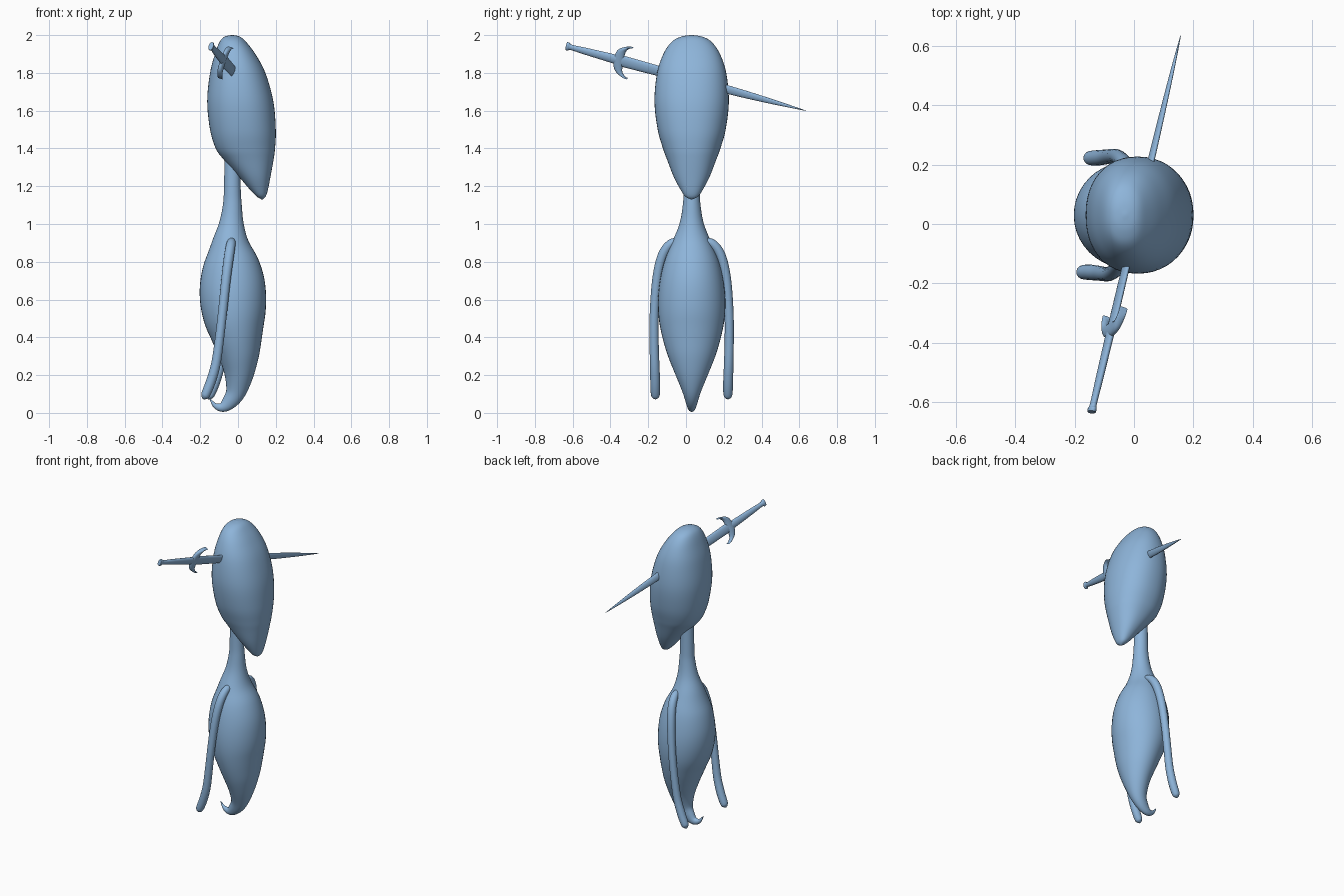
import bpy, bmesh, math
from mathutils import Vector

if "Cube" in bpy.data.objects:
    bpy.data.objects.remove(bpy.data.objects["Cube"])

mat = bpy.data.materials.new("soft_blue")
mat.diffuse_color = (0.27, 0.46, 0.70, 1)
mat.use_nodes = True
mat.node_tree.nodes["Principled BSDF"].inputs["Base Color"].default_value = mat.diffuse_color
CY = 0.03  # figure's centre line in y


def smooth_keys(keys, k):
    """Catmull-Rom through rows of numbers."""
    out = []
    n = len(keys)
    for i in range(n - 1):
        a, b, c, d = keys[max(i - 1, 0)], keys[i], keys[i + 1], keys[min(i + 2, n - 1)]
        for j in range(k):
            t = j / k
            out.append([0.5 * (2 * q + (r - p) * t + (2 * p - 5 * q + 4 * r - s) * t * t
                               + (3 * q - p - 3 * r + s) * t ** 3)
                        for p, q, r, s in zip(a, b, c, d)])
    out.append(list(keys[-1]))
    return out


def loft(name, keys, ref, sides=32, k=5, power=2.0, fixed=None, angle=60):
    """Skin rings along keys (x, y, z, radius along ref, radius across ref)."""
    rows = smooth_keys(keys, k)
    pts = [Vector(r[:3]) for r in rows]
    bm = bmesh.new()
    rings = []
    for i, r in enumerate(rows):
        t = fixed or (pts[min(i + 1, len(pts) - 1)] - pts[max(i - 1, 0)]).normalized()
        u = (ref - t * ref.dot(t)).normalized()
        v = t.cross(u)
        ring = []
        for j in range(sides):
            a = 2 * math.pi * j / sides
            c, s = math.cos(a), math.sin(a)
            cu = math.copysign(abs(c) ** (2 / power), c)
            sv = math.copysign(abs(s) ** (2 / power), s)
            ring.append(bm.verts.new(pts[i] + u * cu * max(r[3], 0.001) + v * sv * max(r[4], 0.001)))
        rings.append(ring)
    for a, b in zip(rings, rings[1:]):
        for j in range(sides):
            m = (j + 1) % sides
            bm.faces.new((a[j], a[m], b[m], b[j]))
    bm.faces.new(rings[0])
    bm.faces.new(rings[-1])
    bmesh.ops.recalc_face_normals(bm, faces=bm.faces)
    me = bpy.data.meshes.new(name)
    bm.to_mesh(me)
    bm.free()
    me.materials.append(mat)
    ob = bpy.data.objects.new(name, me)
    bpy.context.collection.objects.link(ob)
    bpy.ops.object.select_all(action='DESELECT')
    ob.select_set(True)
    bpy.context.view_layer.objects.active = ob
    bpy.ops.object.shade_smooth_by_angle(angle=math.radians(angle))
    return ob


X, Y, Z = Vector((1, 0, 0)), Vector((0, 1, 0)), Vector((0, 0, 1))

# Head: horizontal slices (z, left x, right x, half depth)
head = [(2.0, -.035, -.025, .005), (1.992, -.07, .01, .055), (1.965, -.097, .042, .105),
        (1.9, -.122, .092, .15), (1.8, -.148, .145, .183), (1.65, -.163, .187, .197),
        (1.5, -.148, .2, .18), (1.4, -.118, .196, .152), (1.34, -.075, .188, .13),
        (1.25, .005, .172, .095), (1.18, .065, .158, .058), (1.145, .1, .146, .033),
        (1.13, .125, .13, .003)]
loft("head", [((l + r) / 2, CY, z, (r - l) / 2, h) for z, l, r, h in head],
     X, sides=48, power=2.2, fixed=-Z)

# Neck, body and curled tail: (x, z, half depth, half width)
body = [(-.03, 1.45, .04, .04), (-.03, 1.2, .042, .044), (-.03, 1.1, .047, .05),
        (-.035, 1.0, .065, .066), (-.04, .9, .105, .1), (-.035, .8, .145, .145),
        (-.03, .7, .168, .17), (-.026, .6, .178, .175), (-.018, .5, .174, .163),
        (-.005, .4, .155, .135), (.005, .3, .125, .107), (.005, .2, .085, .077),
        (-.012, .11, .048, .053), (-.048, .055, .03, .039), (-.085, .03, .02, .025),
        (-.122, .04, .012, .013), (-.15, .077, .002, .002)]
loft("body", [(x, CY, z, d, w) for x, z, d, w in body], Y, sides=40)

# Arms, mirrored about the centre line
arm = [(-.02, .06, .91, .018), (-.025, .11, .895, .024), (-.035, .153, .835, .026),
       (-.05, .182, .72, .025), (-.068, .197, .55, .024), (-.085, .199, .4, .024),
       (-.105, .196, .26, .025), (-.132, .193, .165, .026), (-.158, .192, .1, .024),
       (-.167, .192, .082, .016), (-.172, .192, .073, .003)]
for side, label in ((-1, "front"), (1, "back")):
    loft(label + "_arm", [(x + .012 * side, CY + side * y, z, r, r) for x, y, z, r in arm],
         X, sides=20)

# Sword through the head: its axis, and the direction across the blade
P0, P1 = Vector((-.143, -.633, 1.942)), Vector((.157, .634, 1.6))
D = (P1 - P0).normalized()
W = Vector((.06, .04, .16))
W = (W - D * W.dot(D)).normalized()
L = (P1 - P0).length


def on_axis(s, w=0):
    return tuple(P0 + D * s + W * w)


def along(rows):
    return [on_axis(s) + (a, b) for s, a, b in rows]


loft("sword_handle", along([(0, .022, .013), (.012, .023, .014), (.03, .015, .011),
                            (.12, .02, .012), (.3, .027, .013)]), W, sides=16)
loft("sword_blade", along([(.28, .032, .011), (.5, .029, .011), (.9, .024, .010),
                           (1.1, .017, .008), (1.25, .008, .005), (L, .001, .001)]), W, sides=16)
# Crescent guard with tips towards the blade
guard = [(.355, -.088, .004), (.332, -.082, .013), (.302, -.055, .022), (.293, 0, .028),
         (.302, .055, .022), (.332, .082, .013), (.355, .088, .004)]
loft("sword_guard", [on_axis(s, w) + (r, .014) for s, w, r in guard],
     D, sides=16, fixed=W)
